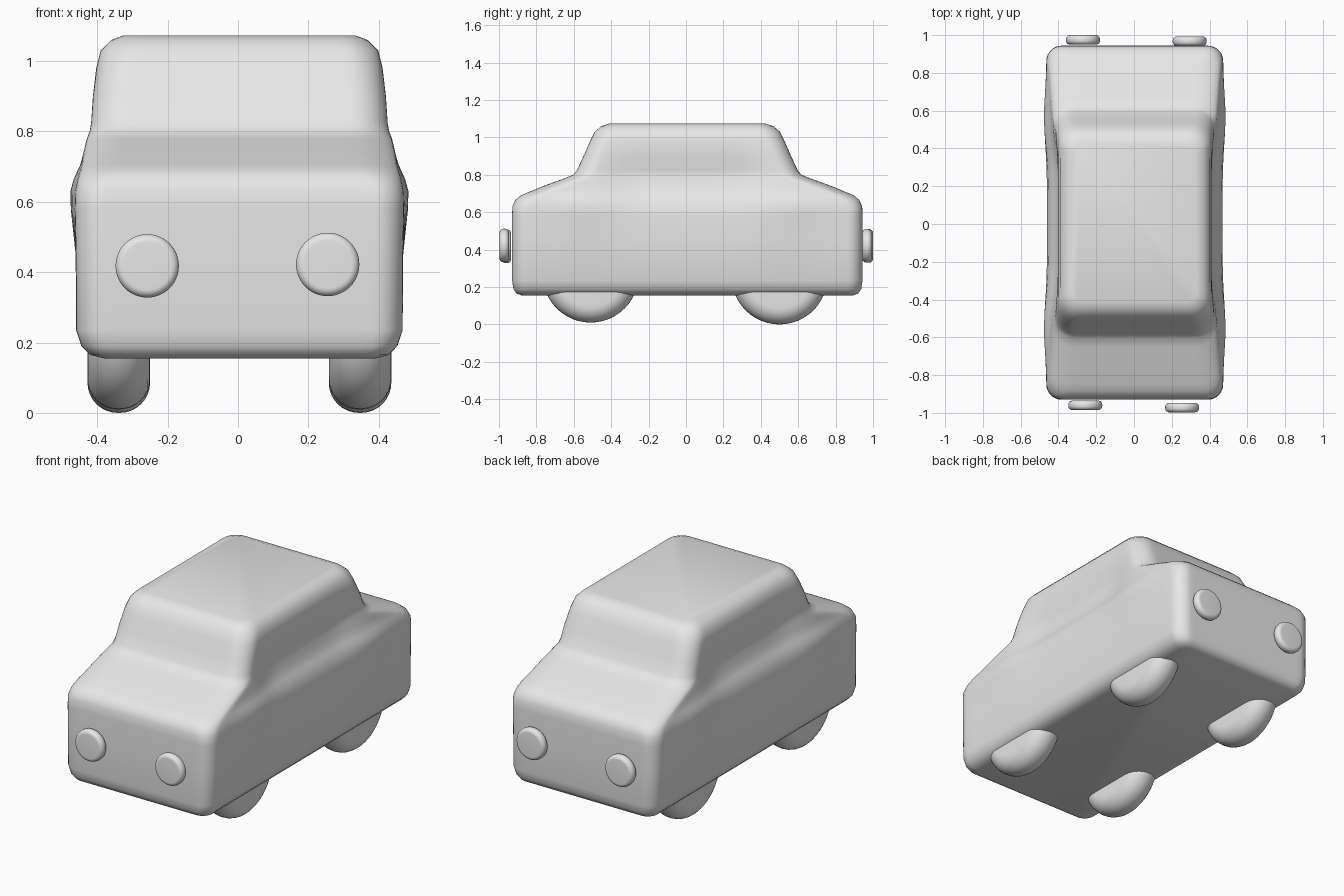
import bpy, bmesh
from math import exp, pi, sin, cos, radians
from mathutils import Matrix

default_cube = bpy.data.objects.get("Cube")
if default_cube:
    bpy.data.objects.remove(default_cube, do_unlink=True)

# One plain grey for everything
clay = bpy.data.materials.new("light_grey")
clay.use_nodes = True
grey = (0.8, 0.8, 0.8, 1)
clay.diffuse_color = grey
shader = next(n for n in clay.node_tree.nodes if n.type == 'BSDF_PRINCIPLED')
shader.inputs["Base Color"].default_value = grey


def finish(bm, name, angle=60):
    bmesh.ops.recalc_face_normals(bm, faces=bm.faces[:])
    mesh = bpy.data.meshes.new(name)
    bm.to_mesh(mesh)
    bm.free()
    mesh.materials.append(clay)
    obj = bpy.data.objects.new(name, mesh)
    bpy.context.collection.objects.link(obj)
    bpy.ops.object.select_all(action='DESELECT')
    obj.select_set(True)
    bpy.context.view_layer.objects.active = obj
    bpy.ops.object.shade_smooth_by_angle(angle=radians(angle))
    return obj


def rounded_rectangle(hx, hy, r, corner_steps=8, side_steps=28):
    """Outline with round corners and finely divided sides."""
    corners = []
    for k, (sx, sy) in enumerate(((1, 1), (-1, 1), (-1, -1), (1, -1))):
        arc = [(k + i / corner_steps) * pi / 2 for i in range(corner_steps + 1)]
        corners.append([(sx * (hx - r) + r * cos(a), sy * (hy - r) + r * sin(a))
                        for a in arc])
    outline = []
    for k, corner in enumerate(corners):
        outline += corner
        start, end = corner[-1], corners[(k + 1) % 4][0]
        for i in range(1, side_steps):
            t = i / side_steps
            outline.append(tuple(a + (b - a) * t for a, b in zip(start, end)))
    return outline


def bell(value, centre, width):
    return exp(-((value - centre) / width) ** 2)


def sculpt_side(x, y, z, hx):
    """Swell the fenders and pinch the waist beside the cabin."""
    fender = 0.016 * bell(abs(y), 0.55, 0.2) * bell(z, 0.63, 0.1)
    waist = 0.036 * bell(z, 0.78, 0.12) / (1 + (abs(y) / 0.4) ** 8)
    return x * (1 + (fender - waist) / hx)


# Body shell: stacked outlines of height, half width, half length, corner radius
sections = [
    (.155, .385, .885, .04), (.165, .425, .913, .06), (.19, .449, .93, .075),
    (.235, .464, .937, .08), (.45, .465, .937, .08), (.58, .467, .937, .08),
    (.63, .465, .935, .08), (.665, .458, .92, .09), (.69, .45, .89, .1),
    (.705, .445, .855, .11), (.74, .44, .77, .12), (.78, .435, .66, .12),
    (.80, .43, .61, .11), (.825, .427, .59, .11), (.9, .42, .555, .1),
    (.98, .408, .52, .1), (1.03, .395, .495, .1), (1.06, .365, .46, .08),
    (1.073, .33, .42, .05),
]
bm = bmesh.new()
rings = []
for z, hx, hy, r in sections:
    rings.append([bm.verts.new((sculpt_side(x, y, z, hx) + 0.004, y + 0.007, z))
                  for x, y in rounded_rectangle(hx, hy, r)])
for low, high in zip(rings, rings[1:]):
    count = len(low)
    for i in range(count):
        j = (i + 1) % count
        bm.faces.new((low[i], low[j], high[j], high[i]))
bm.faces.new(rings[0][::-1])
bm.faces.new(rings[-1])
finish(bm, "body")


def round_disc(name, centre, radius, thickness, edge, axis):
    """Cylinder along an axis with a fully rounded rim."""
    bm = bmesh.new()
    bmesh.ops.create_cone(bm, cap_ends=True, segments=48, radius1=radius,
                          radius2=radius, depth=thickness)
    rim = [e for e in bm.edges if abs(e.verts[0].co.z - e.verts[1].co.z) < 1e-5]
    bmesh.ops.bevel(bm, geom=rim, offset=edge, segments=8, profile=0.5,
                    affect='EDGES')
    turn = Matrix.Rotation(pi / 2, 4, 'Y' if axis == 'X' else 'X')
    bmesh.ops.transform(bm, matrix=Matrix.Translation(centre) @ turn,
                        verts=bm.verts[:])
    return finish(bm, name)


# Wheels, mostly tucked into the body
for end, y, z in (("front", -0.51, 0.267), ("rear", 0.5, 0.257)):
    for side, sign in (("left", 1), ("right", -1)):
        round_disc(f"{end}_{side}_wheel", (sign * 0.343 + 0.004, y, z),
                   0.257, 0.178, 0.086, 'X')

# Head lamps and tail lamps
lamps = {
    "left_headlamp": (0.255, -0.972, 0.422),
    "right_headlamp": (-0.258, -0.96, 0.418),
    "left_tail_lamp": (0.295, 0.968, 0.42),
    "right_tail_lamp": (-0.27, 0.975, 0.42),
}
for name, centre in lamps.items():
    round_disc(name, centre, 0.09, 0.05, 0.022, 'Y')
